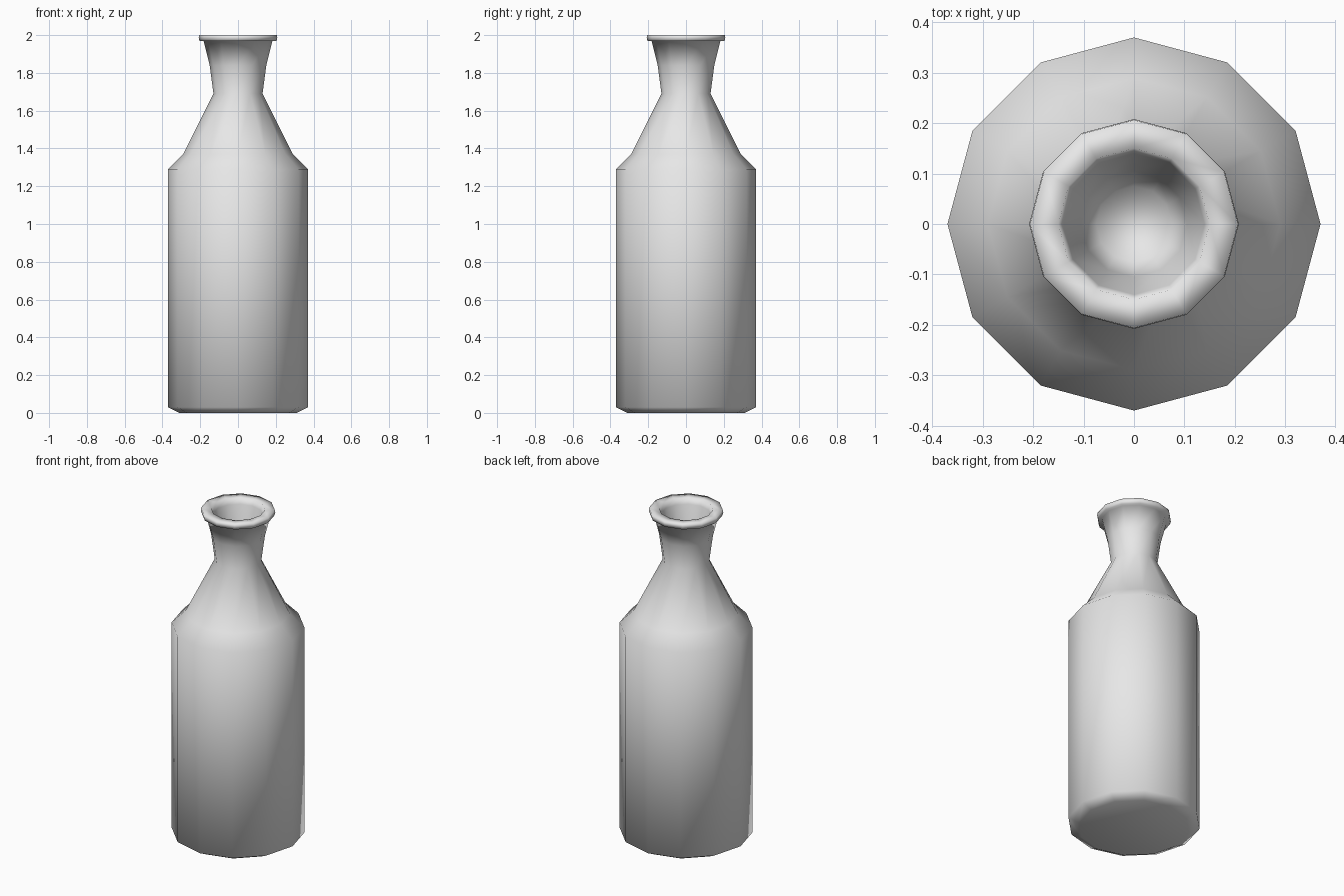
import bpy, bmesh
from math import cos, sin, tau, radians, degrees, atan2

cube = bpy.data.objects.get("Cube")
if cube:
    bpy.data.objects.remove(cube, do_unlink=True)

SIDES = 12
GREY = (0.8, 0.8, 0.8, 1.0)

mat = bpy.data.materials.new("pale grey")
mat.use_nodes = True
mat.diffuse_color = GREY
mat.node_tree.nodes["Principled BSDF"].inputs["Base Color"].default_value = GREY


def lathe(name, profile):
    """Turn (radius, height) points into a closed, capped solid."""
    bm = bmesh.new()
    rings = []
    for r, z in profile:
        rings.append([bm.verts.new((r * cos(tau * i / SIDES), r * sin(tau * i / SIDES), z))
                      for i in range(SIDES)])
    for low, high in zip(rings, rings[1:]):
        for i in range(SIDES):
            j = (i + 1) % SIDES
            bm.faces.new((low[i], low[j], high[j], high[i]))
    bm.faces.new(rings[0][::-1])
    bm.faces.new(rings[-1])
    # smooth shading, with creases at steep edges and some body corners
    for face in bm.faces:
        face.smooth = True
    for edge in bm.edges:
        a, b = (v.co for v in edge.verts)
        turn = round(degrees(atan2(a.y, a.x))) % 180
        corner = abs(a.z - b.z) > 1 and turn in (60, 120)
        edge.smooth = not (corner or edge.calc_face_angle(0) > radians(31))
    mesh = bpy.data.meshes.new(name)
    bm.to_mesh(mesh)
    bm.free()
    mesh.materials.append(mat)
    obj = bpy.data.objects.new(name, mesh)
    bpy.context.collection.objects.link(obj)
    return obj


# Outer wall from base to lip, then down the hollow mouth
base = [(0.31, 0), (0.37, 0.03)]
body = [(0.37, 1.29)]
shoulder = [(0.29, 1.37), (0.13, 1.69)]
neck = [(0.15, 1.84), (0.182, 1.968)]
lip = [(0.203, 1.968), (0.208, 1.985), (0.206, 2.0)]
mouth = [(0.15, 2.0), (0.14, 1.965), (0.105, 1.84), (0.075, 1.69)]
lathe("bottle", base + body + shoulder + neck + lip + mouth)
